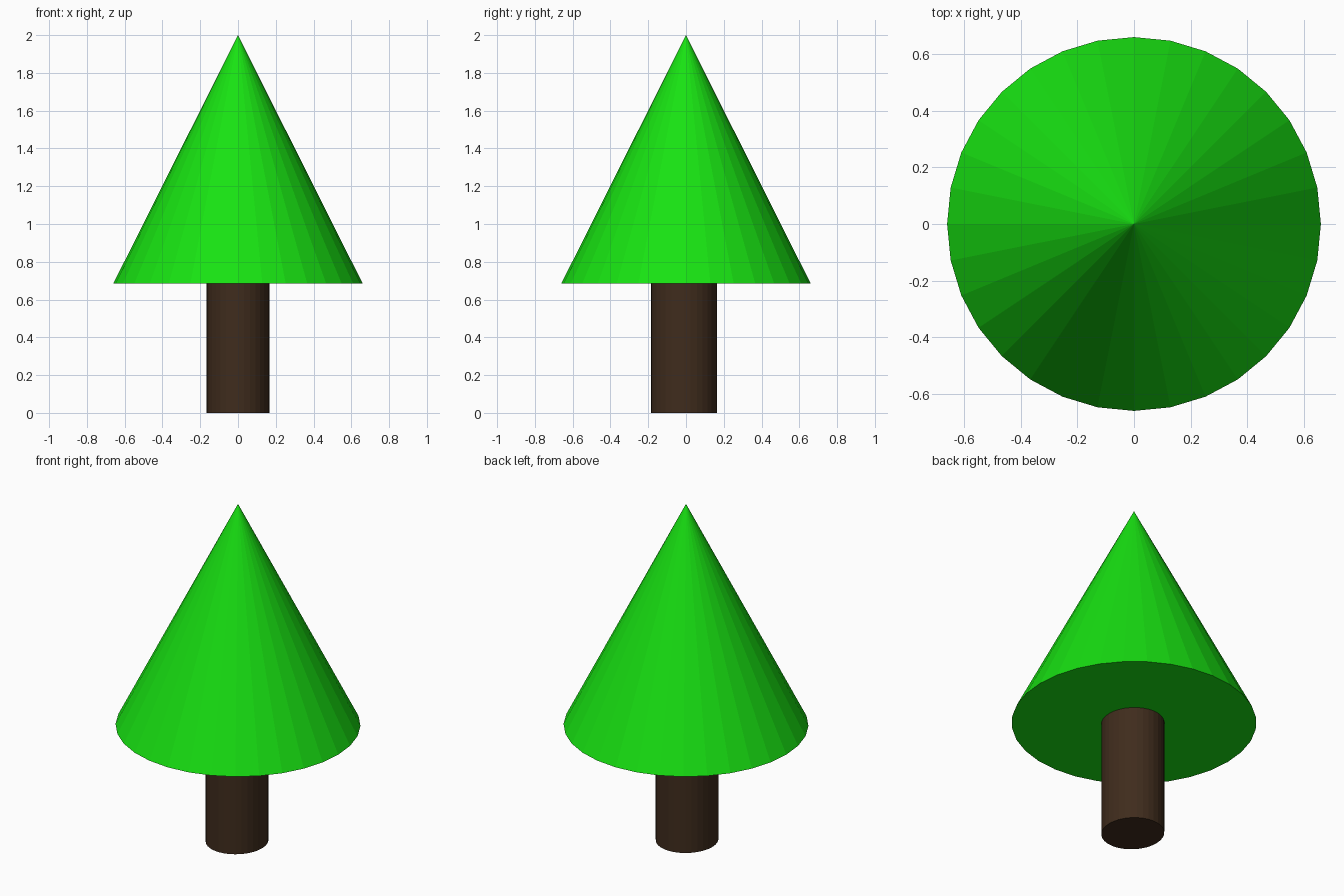
import bpy

if "Cube" in bpy.data.objects:
    bpy.data.objects.remove(bpy.data.objects["Cube"])

SIDES = 32


def paint(obj, name, color):
    mat = bpy.data.materials.new(name)
    mat.diffuse_color = (*color, 1.0)
    mat.use_nodes = True
    mat.node_tree.nodes["Principled BSDF"].inputs["Base Color"].default_value = mat.diffuse_color
    obj.data.materials.append(mat)


def cone(name, r1, r2, z0, z1, y=0.0, stretch=(1, 1)):
    bpy.ops.mesh.primitive_cone_add(vertices=SIDES, radius1=r1, radius2=r2,
                                    depth=z1 - z0, location=(0, y, (z0 + z1) / 2))
    obj = bpy.context.object
    obj.name = name
    obj.scale = (stretch[0], stretch[1], 1)
    bpy.ops.object.transform_apply(location=False, rotation=False, scale=True)
    return obj


# Foliage: one flat-shaded cone with a closed underside
foliage = cone("foliage", 0.66, 0.0, 0.685, 2.0)
paint(foliage, "leaf_green", (0.009, 0.76, 0.006))

# Trunk: slightly oval cylinder, set a little towards the front
trunk = cone("trunk", 1.0, 1.0, 0.0, 0.69, y=-0.01, stretch=(0.166, 0.175))
paint(trunk, "bark_brown", (0.050, 0.025, 0.012))
